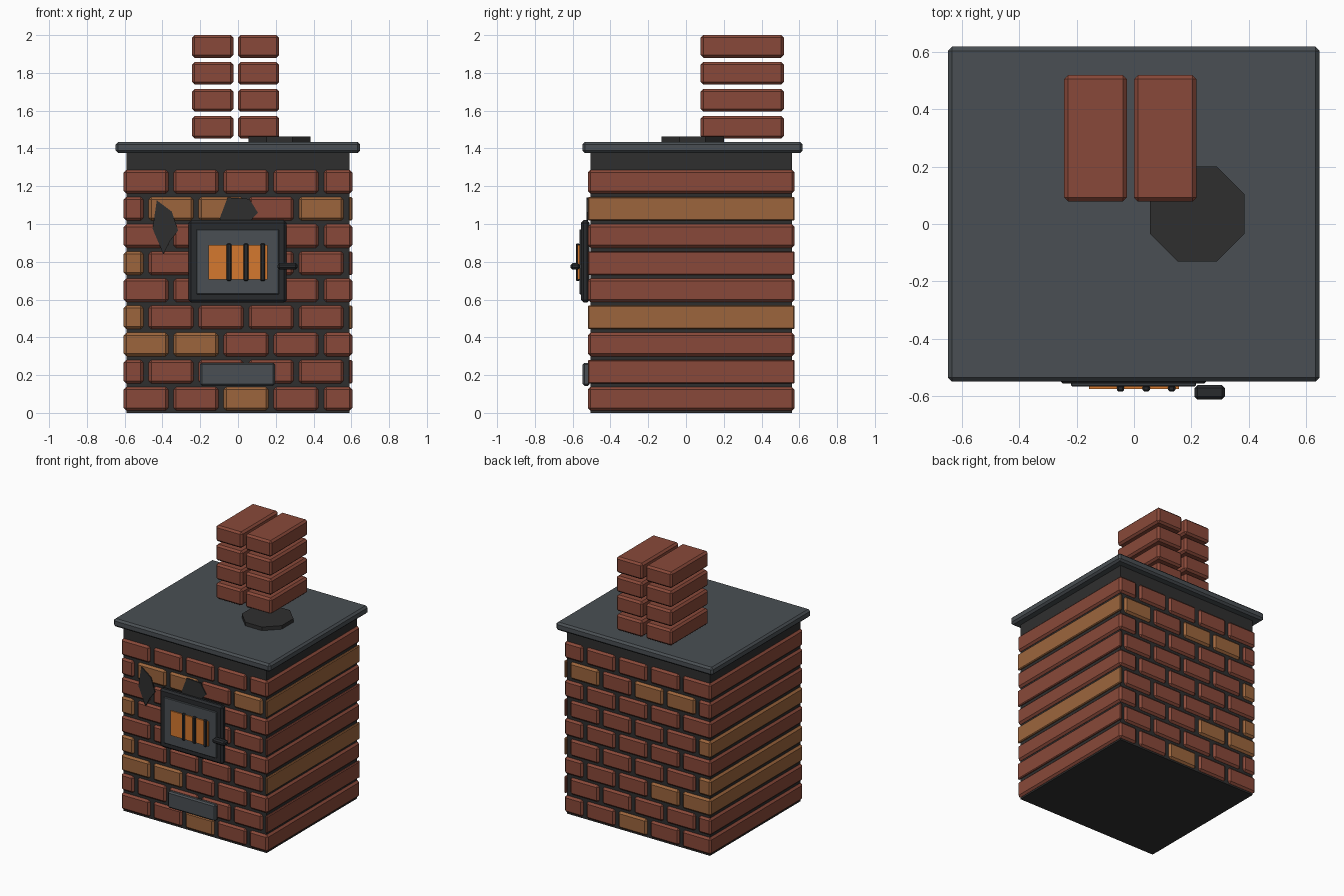
import bpy, bmesh, math
from mathutils import Matrix, Vector

if "Cube" in bpy.data.objects:
    bpy.data.objects.remove(bpy.data.objects["Cube"])


def material(name, rgb):
    m = bpy.data.materials.new(name)
    m.diffuse_color = (*rgb, 1)
    m.use_nodes = True
    m.node_tree.nodes["Principled BSDF"].inputs["Base Color"].default_value = m.diffuse_color
    return m


RED = material("red_brick", (0.25, 0.066, 0.041))
TAN = material("tan_brick", (0.335, 0.131, 0.046))
SOOT = material("soot_black", (0.028, 0.028, 0.028))
SLATE = material("slate_grey", (0.067, 0.078, 0.087))
IRON = material("dark_iron", (0.022, 0.024, 0.027))
FIRE = material("fire_orange", (0.66, 0.19, 0.028))


def finish(bm, name, mat):
    bmesh.ops.recalc_face_normals(bm, faces=bm.faces)
    mesh = bpy.data.meshes.new(name)
    bm.to_mesh(mesh)
    bm.free()
    mesh.materials.append(mat)
    obj = bpy.data.objects.new(name, mesh)
    bpy.context.collection.objects.link(obj)
    return obj


def box(name, mat, x, y, z, bevel=0.0):
    """Box from (min, max) ranges with a single-step edge bevel."""
    size = [r[1] - r[0] for r in (x, y, z)]
    mid = Vector([(r[1] + r[0]) / 2 for r in (x, y, z)])
    bm = bmesh.new()
    bmesh.ops.create_cube(bm, size=1, matrix=Matrix.Translation(mid) @ Matrix.Diagonal((*size, 1)))
    if bevel:
        bmesh.ops.bevel(bm, geom=bm.edges[:], offset=min(bevel, 0.3 * min(size)),
                        segments=1, affect='EDGES')
    return finish(bm, name, mat)


def prism(name, mat, points, offset):
    """Flat polygon extruded along an offset."""
    bm = bmesh.new()
    face = bm.faces.new([bm.verts.new(p) for p in points])
    ext = bmesh.ops.extrude_face_region(bm, geom=[face], use_keep_orig=True)
    moved = [g for g in ext["geom"] if isinstance(g, bmesh.types.BMVert)]
    bmesh.ops.translate(bm, verts=moved, vec=offset)
    return finish(bm, name, mat)


# Mortar core, also showing as the collar under the slab
box("mortar_core", SOOT, (-0.59, 0.59), (-0.505, 0.56), (0, 1.39))

# Brick courses in running bond, each brick spanning the full depth
tan_bricks = {(0, 2), (2, 0), (2, 1), (3, 0), (3, 5), (5, 0), (7, 1), (7, 2), (7, 4), (7, 5)}
half, pitch, gap = 0.605, 0.265, 0.028
for row in range(9):
    z0 = 0.012 + row * 0.1437
    joint = -0.487 if row % 2 else -0.355
    left, col = -half, 0
    while left < half:
        right = min(joint + col * pitch - gap / 2, half)
        mat = TAN if (row, col) in tan_bricks else RED
        box(f"wall_brick_{row}_{col}", mat, (left, right), (-0.52, 0.575), (z0, z0 + 0.125), 0.014)
        left = joint + col * pitch + gap / 2
        col += 1

# Top slab and flue plate
box("top_slab", SLATE, (-0.648, 0.646), (-0.549, 0.617), (1.375, 1.435), 0.014)
radius = 0.165 / math.cos(math.pi / 8)
octagon = [(0.22 + radius * math.cos(a), 0.035 + radius * math.sin(a), 1.425)
           for a in (math.pi / 8 + i * math.pi / 4 for i in range(8))]
prism("flue_plate", SOOT, octagon, (0, 0, 0.037))

# Chimney: two columns of four bricks
for row in range(4):
    z0 = 1.452 + row * 0.1427
    for side, x in (("left", (-0.243, -0.025)), ("right", (0.0, 0.218))):
        box(f"chimney_brick_{side}_{row}", RED, x, (0.078, 0.518), (z0, z0 + 0.12), 0.014)

# Stove door with fire window, bars and handle
box("door_frame", IRON, (-0.262, 0.258), (-0.555, -0.51), (0.585, 1.02), 0.014)
box("door_panel", SLATE, (-0.22, 0.216), (-0.565, -0.54), (0.627, 0.972), 0.004)
box("fire_window", FIRE, (-0.157, 0.156), (-0.574, -0.56), (0.705, 0.888))
for i in range(3):
    x = -0.047 + i * 0.089
    box(f"window_bar_{i}", IRON, (x - 0.013, x + 0.013), (-0.583, -0.562), (0.698, 0.897), 0.006)
box("door_handle", IRON, (0.21, 0.316), (-0.611, -0.561), (0.758, 0.793), 0.012)

# Ash drawer below the door
box("ash_drawer", SLATE, (-0.2, 0.195), (-0.547, -0.51), (0.143, 0.265), 0.01)

# Soot stains on the front wall
stains = {
    "soot_stain_side": [(-0.43, 1.125), (-0.35, 1.065), (-0.317, 0.965), (-0.36, 0.91),
                        (-0.395, 0.84), (-0.452, 0.975)],
    "soot_stain_top": [(-0.055, 1.14), (0.06, 1.133), (0.105, 1.06), (0.05, 1.0),
                       (-0.09, 1.0), (-0.097, 1.03)],
}
for name, outline in stains.items():
    prism(name, SOOT, [(x, -0.527, z) for x, z in outline], (0, 0.009, 0))
